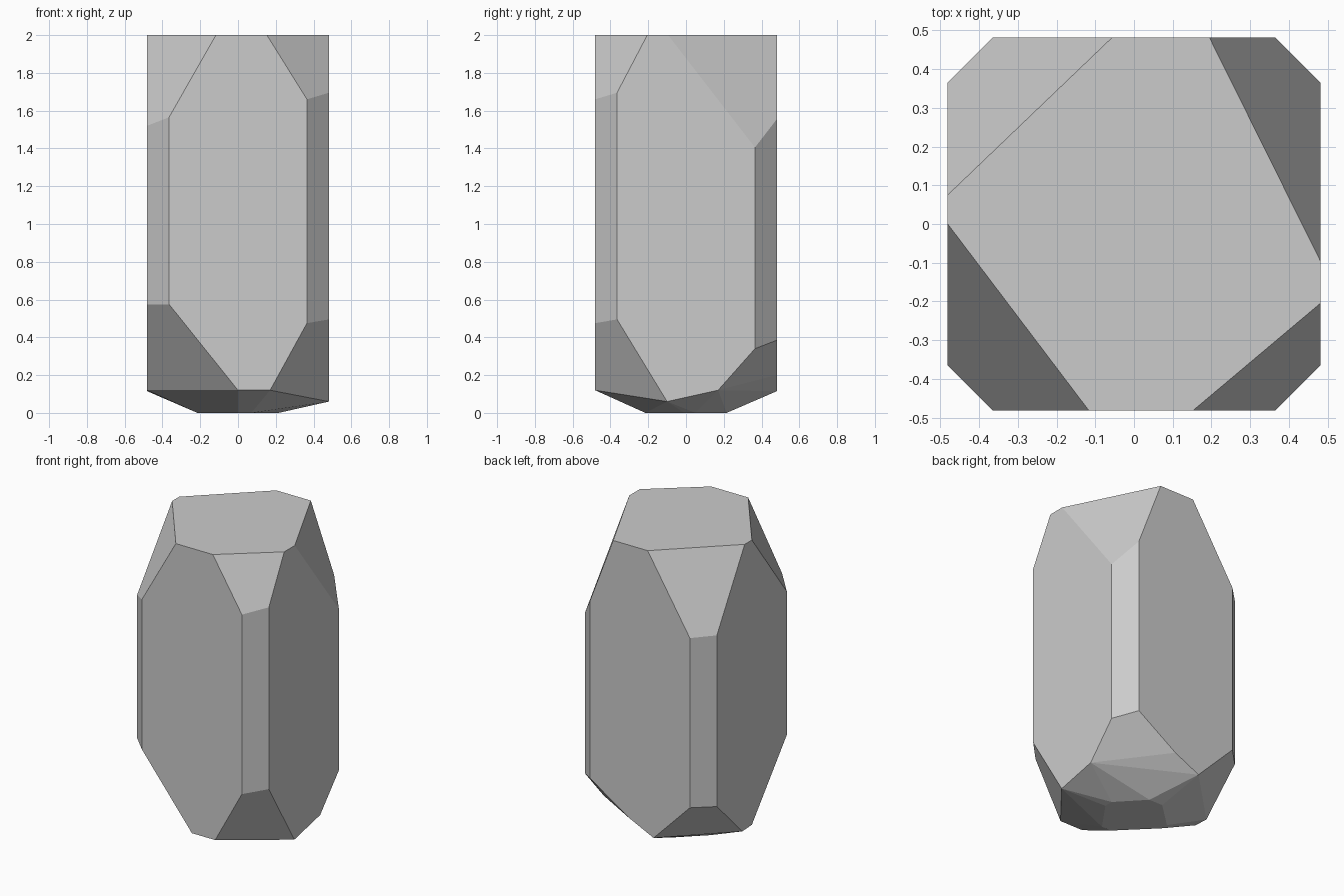
import bpy
import bmesh
import math

cube = bpy.data.objects.get("Cube")
if cube:
    bpy.data.objects.remove(cube, do_unlink=True)

HALF = 0.481      # half width of the block
EDGE = 0.365      # where the upright bevels begin
BASE = 0.215      # half width of the foot
HEIGHT = 2.0


def grey_stone():
    mat = bpy.data.materials.new("grey_stone")
    colour = (0.6, 0.6, 0.6, 1.0)
    mat.diffuse_color = colour
    mat.use_nodes = True
    for node in mat.node_tree.nodes:
        if node.type == 'BSDF_PRINCIPLED':
            node.inputs["Base Color"].default_value = colour
    return mat


def corner_points(side, depth, top, shoulder, hip, ankle, foot):
    """Points of one cut corner: each level gives a point on the
    front or back face (position along x) and one on the side face (along y)."""
    wide_x, wide_y = side * HALF, depth * HALF
    points = [
        (top[0], wide_y, HEIGHT), (wide_x, top[1], HEIGHT),
        (ankle[0], wide_y, ankle[1]), (wide_x, ankle[2], ankle[3]),
        (foot[0], depth * BASE, 0), (side * BASE, foot[1], 0),
    ]
    for level in (shoulder, hip):
        points.append((side * EDGE, wide_y, level[0]))
        points.append((wide_x, depth * EDGE, level[1]))
    return points


# Four irregularly chipped corners of the stone
corners = [
    corner_points(-1, -1, top=(-0.117, 0.0), shoulder=(1.565, 1.52),
                  hip=(0.575, 0.575), ankle=(0, 0.12, 0, 0.12), foot=(0, 0)),
    corner_points(1, -1, top=(0.153, -0.205), shoulder=(1.66, 1.695),
                  hip=(0.475, 0.495), ankle=(0.17, 0.12, -0.1, 0.06), foot=(0.07, -0.01)),
    corner_points(1, 1, top=(0.195, -0.095), shoulder=(1.555, 1.405),
                  hip=(0.385, 0.34), ankle=(0.08, 0.2, 0.17, 0.12), foot=(0.06, 0.05)),
    corner_points(-1, 1, top=(-0.057, 0.075), shoulder=(1.505, 1.51),
                  hip=(0.385, 0.38), ankle=(-0.1, 0.115, 0.1, 0.115), foot=(-0.04, 0.05)),
]

# Wrap the corners in a faceted skin and merge the flat triangles
bm = bmesh.new()
for corner in corners:
    for point in corner:
        bm.verts.new(point)
bmesh.ops.remove_doubles(bm, verts=bm.verts[:], dist=0.001)
bmesh.ops.convex_hull(bm, input=bm.verts[:])
loose = [v for v in bm.verts if not v.link_faces]
bmesh.ops.delete(bm, geom=loose, context='VERTS')
bmesh.ops.dissolve_limit(bm, angle_limit=math.radians(4),
                         verts=bm.verts[:], edges=bm.edges[:])
bmesh.ops.recalc_face_normals(bm, faces=bm.faces[:])

mesh = bpy.data.meshes.new("faceted_stone")
bm.to_mesh(mesh)
bm.free()
mesh.materials.append(grey_stone())
stone = bpy.data.objects.new("faceted_stone", mesh)
bpy.context.scene.collection.objects.link(stone)
